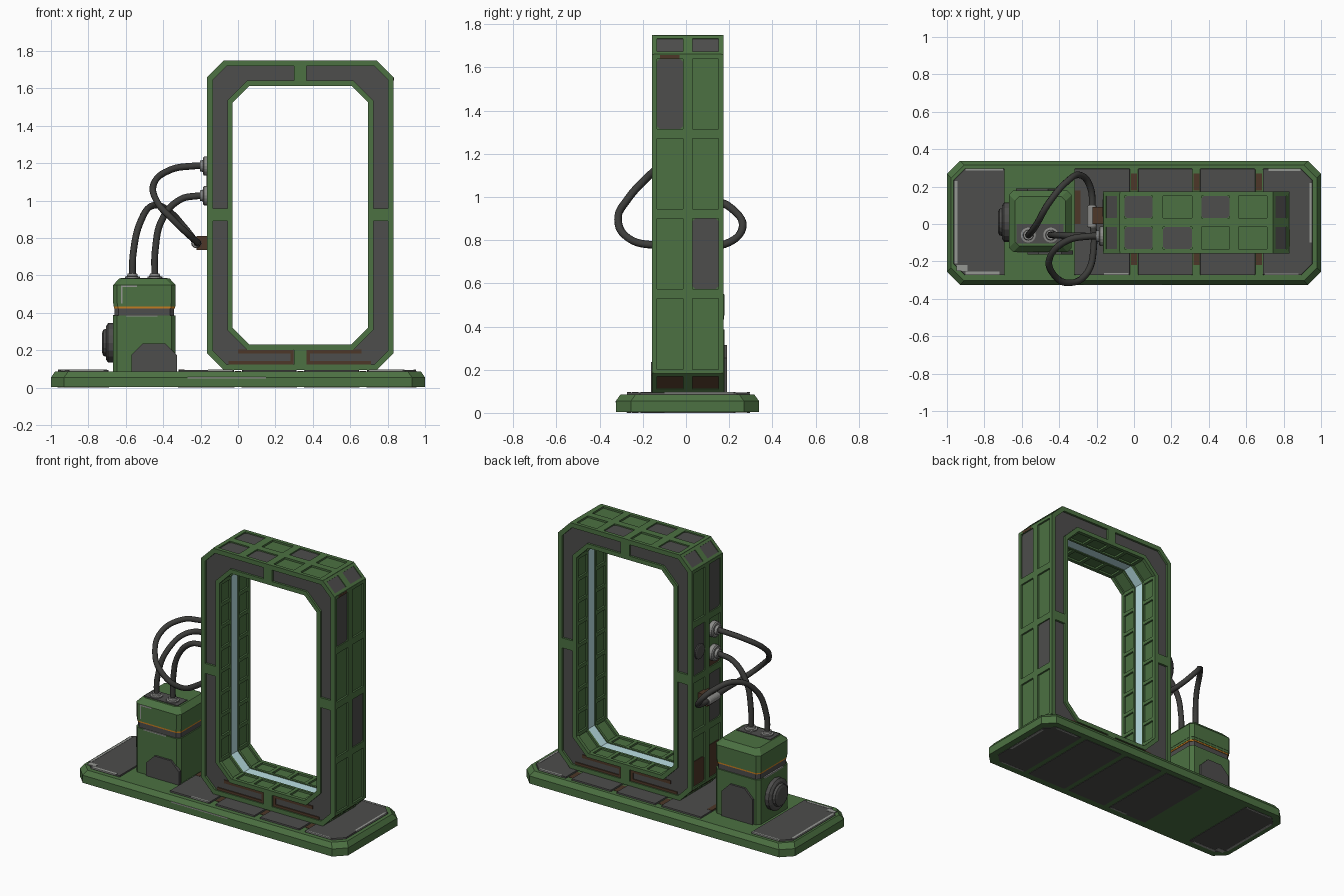
import bpy, bmesh, math
from mathutils import Vector, Matrix

if "Cube" in bpy.data.objects:
    bpy.data.objects.remove(bpy.data.objects["Cube"])

def mat(name, r, g, b):
    m = bpy.data.materials.new(name)
    m.diffuse_color = (r, g, b, 1)
    m.use_nodes = True
    m.node_tree.nodes["Principled BSDF"].inputs["Base Color"].default_value = m.diffuse_color
    return m

GREEN = mat("green paint", .072, .165, .054)
GREY = mat("grey panel", .075, .074, .072)
DARK = mat("dark rubber", .045, .045, .042)
METAL = mat("light metal", .26, .26, .25)
WORN = mat("worn edge", .30, .31, .29)
RUST = mat("rust brown", .075, .038, .021)
BLUE = mat("pale blue light", .50, .75, .78)
ORANGE = mat("orange stripe", .55, .20, .015)

def finish(name, bm, *mats):
    bmesh.ops.recalc_face_normals(bm, faces=bm.faces)
    me = bpy.data.meshes.new(name)
    bm.to_mesh(me)
    bm.free()
    for m in mats:
        me.materials.append(m)
    ob = bpy.data.objects.new(name, me)
    bpy.context.collection.objects.link(ob)
    return ob

def loft(name, loops, m):
    bm = bmesh.new()
    vs = [[bm.verts.new(p) for p in lp] for lp in loops]
    n = len(vs[0])
    for a, b in zip(vs, vs[1:]):
        for i in range(n):
            bm.faces.new((a[i], a[(i + 1) % n], b[(i + 1) % n], b[i]))
    bm.faces.new(vs[0])
    bm.faces.new(vs[-1])
    return finish(name, bm, m)

def box(name, x0, x1, y0, y1, z0, z1, m):
    p = [(x0, y0), (x1, y0), (x1, y1), (x0, y1)]
    return loft(name, [[(x, y, z) for x, y in p] for z in (z0, z1)], m)

def octagon(a0, a1, b0, b1, cl, cr=None):
    cr = cl if cr is None else cr
    return [(a0, b0 + cl), (a0 + cl, b0), (a1 - cr, b0), (a1, b0 + cr),
            (a1, b1 - cr), (a1 - cr, b1), (a0 + cl, b1), (a0, b1 - cl)]

def slab(name, x0, x1, y0, y1, levels, m, cl, cr=None):
    """Chamfered-corner block lofted through (z, inset) levels."""
    return loft(name, [[(x, y, z) for x, y in
                octagon(x0 + d, x1 - d, y0 + d, y1 - d, cl, cr)] for z, d in levels], m)

def cyl(name, centre, axis, profile, m, seg=20):
    """Turned part: profile of (distance along axis, radius)."""
    q = Vector((0, 0, 1)).rotation_difference(Vector(axis))
    ring = lambda h, r: [Vector(centre) + q @ Vector((r * math.cos(t), r * math.sin(t), h))
                         for t in (2 * math.pi * i / seg for i in range(seg))]
    return loft(name, [ring(h, r) for h, r in profile], m)

# ---------- base ----------
YC = .008
slab("base", -1, 1, -.325, .338, [(.004, 0), (.055, 0), (.086, .022)], GREEN, .07)
panels = [(-.965, -.69, .06, .004), (-.32, -.02, .004, .004), (.02, .315, .004, .004),
          (.352, .65, .004, .004), (.688, .955, .004, .06)]
for x0, x1, cl, cr in panels:
    slab("base_panel", x0, x1, -.275, .297, [(.08, 0), (.095, .003)], GREY, cl, cr)
    slab("underside_panel", x0, x1, -.275, .297, [(.001, 0), (.008, 0)], GREY, cl, cr)
for x in (0, .3335, .669):
    box("base_gap_rust", x - .016, x + .016, .18, .27, .08, .088, RUST)
    box("base_gap_rust", x - .016, x + .016, -.22, -.15, .08, .088, RUST)
box("base_rust_patch", -.319, -.285, .0, .18, .09, .0965, RUST)
for x0, x1, y0, y1 in [(-.963, -.945, -.21, .23), (-.9, -.72, -.274, -.255), (-.90, -.70, .285, .296),
                       (-.95, -.89, -.25, -.22), (.72, .89, .283, .296), (.937, .953, -.1, .22),
                       (.7, .88, -.274, -.264), (-.16, -.03, -.274, -.262)]:
    box("worn_panel_edge", x0, x1, y0, y1, .09, .0965, WORN)
    box("worn_underside_edge", x0, x1, y0, y1, 0, .005, WORN)
box("worn_base_edge", -.27, .15, -.3265, -.32, .048, .056, WORN)

# ---------- gate frame ----------
X0, X1, Z0, Z1, H = -.165, .832, .094, 1.75, .166
def inset(d, c):
    return octagon(X0 + d, X1 - d, Z0 + d, Z1 - d, c)
def outer(d): return inset(d, .09 - .586 * d)
def hole(d): return inset(.136 - d, .09 + .586 * d)

def ring(name, po, pi, y0, y1, m, face_mat=None):
    bm = bmesh.new()
    vs = [[bm.verts.new((x, y, z)) for x, z in p]
          for p, y in ((po, y0), (po, y1), (pi, y1), (pi, y0))]
    for k in range(4):
        a, b = vs[k], vs[(k + 1) % 4]
        for i in range(8):
            f = bm.faces.new((a[i], a[(i + 1) % 8], b[(i + 1) % 8], b[i]))
            f.material_index = 1 if face_mat and k in (1, 3) else 0
    return finish(name, bm, *([m, face_mat] if face_mat else [m]))

ring("frame_core", outer(.012), hole(.012), YC - H + .014, YC + H - .014, GREEN, GREY)
ring("outer_middle_rib", outer(0), outer(.03), YC - .023, YC + .023, GREEN)
ring("light_strip", hole(.006), hole(.02), YC - .036, YC + .036, BLUE)
for s in (-1, 1):
    ya, yb = sorted((YC + s * H, YC + s * (H - .024)))
    ring("outer_rim", outer(0), outer(.031), ya, yb, GREEN)
    ring("inner_rim", hole(.028), hole(0), ya, yb, GREEN)
    yc, yd = sorted((YC + s * .036, YC + s * .052))
    ring("strip_border", hole(.02), hole(0), yc, yd, GREEN)
    # bars that split the face panels
    for z0, z1 in ((Z0 + .02, Z0 + .12), (Z1 - .12, Z1 - .02)):
        box("face_bar", .30, .365, ya, yb, z0, z1, GREEN)
    for x0, x1 in ((X0 + .02, X0 + .12), (X1 - .12, X1 - .02)):
        box("face_bar", x0, x1, ya, yb, .89, .957, GREEN)
    # rust along the lower face panels
    yr = YC + s * (H - .012)
    for x0, x1, z0, z1 in [(-.05, .298, .124, .142), (.367, .71, .124, .142),
                           (.0, .298, .183, .205), (.367, .66, .183, .205), (.28, .298, .13, .2),
                           (.367, .385, .13, .2)]:
        box("face_rust", x0, x1, yr - .004, yr + .004, z0, z1, RUST)

# rungs on the outer sides and top
ROWS = [(.2, .53), (.574, .9), (.945, 1.27), (1.315, 1.64)]
COLS = [(-.05, .10), (.155, .31), (.36, .51), (.56, .71)]
def gaps(spans, lo, hi):
    e = [lo] + [v for s in spans for v in s] + [hi]
    return list(zip(e[::2], e[1::2]))
YA, YB = YC - H + .01, YC + H - .01
for z0, z1 in gaps(ROWS, Z0 + .088, Z1 - .088):
    box("side_rung", X0, X0 + .02, YA, YB, z0, z1, GREEN)
    box("side_rung", X1 - .02, X1, YA, YB, z0, z1, GREEN)
for x0, x1 in gaps(COLS, X0 + .088, X1 - .088):
    box("top_rung", x0, x1, YA, YB, Z1 - .02, Z1, GREEN)
box("side_rust", X1 - .01, X1 + .001, -.12, -.03, 1.642, 1.658, RUST)

# coloured panels sunk between the rungs
YS = [(YC - H + .024, YC - .023), (YC + .023, YC + H - .024)]
def side_panel(x, row, col, m, part=1):
    (z0, z1), (y0, y1) = ROWS[row], YS[col]
    pts = octagon(y0, y1, z0, z0 + (z1 - z0) * part, .012)
    loft("side_panel", [[(x + e, y, z) for y, z in pts] for e in (-.004, .004)], m)
for row, col in ((3, 0), (1, 1)):
    side_panel(X1 - .012, row, col, GREY)
for row, col, m, part in ((3, 0, GREY, 1), (2, 1, GREY, 1), (1, 0, GREY, 1),
                          (0, 1, RUST, .5), (0, 0, RUST, .65), (2, 0, RUST, .15)):
    side_panel(X0 + .012, row, col, m, part)
for c, r in ((0, 1), (2, 1), (0, 0), (1, 0)):
    slab("top_panel", *COLS[c], *YS[r], [(Z1 - .016, 0), (Z1 - .008, 0)], GREY, .012)
# slanted corner faces: recessed panel between two end bars
for sx in (-1, 1):
    for sz in (-1, 1):
        xc, zc = (X0 + X1) / 2 + sx * ((X1 - X0) / 2 - .045), (Z0 + Z1) / 2 + sz * ((Z1 - Z0) / 2 - .045)
        nrm = Vector((sx, 0, sz)).normalized()
        turn = Matrix.Rotation(math.atan2(sx, sz), 4, 'Y')
        for y0, y1 in YS:
            ob = box("corner_panel", -.043, .043, y0, y1, -.004, .004, GREY if sz > 0 else RUST)
            ob.matrix_world = Matrix.Translation(Vector((xc, 0, zc)) - nrm * .009) @ turn
        for a, b in ((-.062, -.043), (.043, .062)):
            ob = box("corner_bar", a, b, YA, YB, -.015, 0, GREEN)
            ob.matrix_world = Matrix.Translation(Vector((xc, 0, zc))) @ turn

# ladder rungs inside the opening
HX0, HX1, HZ0, HZ1 = X0 + .136, X1 - .136, Z0 + .136, Z1 - .136
for s in (-1, 1):
    ya, yb = sorted((YC + s * .045, YC + s * (H - .02)))
    for i in range(9):
        z = HZ0 + .095 + i * (HZ1 - HZ0 - .19) / 8
        box("inner_rung", HX0 - .018, HX0, ya, yb, z - .012, z + .012, GREEN)
        box("inner_rung", HX1, HX1 + .018, ya, yb, z - .012, z + .012, GREEN)
    for i in range(5):
        x = HX0 + .095 + i * (HX1 - HX0 - .19) / 4
        box("inner_rung", x - .012, x + .012, ya, yb, HZ0 - .018, HZ0, GREEN)
        box("inner_rung", x - .012, x + .012, ya, yb, HZ1, HZ1 + .018, GREEN)

# ---------- power box ----------
BX = (-.668, -.333, -.15, .178)
slab("power_box_body", *BX, [(.08, 0), (.387, 0)], GREEN, .022)
slab("power_box_band", *BX, [(.38, .008), (.455, .008)], GREY, .022)
slab("power_box_stripe", *BX, [(.423, .004), (.433, .004)], ORANGE, .022)
slab("power_box_stripe_seat", *BX, [(.433, .002), (.452, .002)], GREEN, .022)
slab("power_box_cap", *BX, [(.45, 0), (.548, 0), (.583, .032)], GREEN, .022)
box("cable_plate", -.628, -.378, -.105, 0, .575, .587, GREY)
for x0, x1, z0, z1 in ((-.625, -.617, .45, .545), (-.625, -.54, .538, .547), (-.6, -.43, .38, .388)):
    box("worn_box_edge", x0, x1, -.1515, -.145, z0, z1, WORN)
box("worn_box_edge", -.6695, -.66, -.08, .12, .38, .388, WORN)
for x0, x1, y, h in ((-.57, -.327, -.152, .235), (-.63, -.40, .18, .315)):
    c = .06
    pts = [(x0, .085), (x1, .085), (x1, h - c), (x1 - c, h), (x0 + c, h), (x0, h - c)]
    loft("power_box_plate", [[(x, y + e, z) for x, z in pts] for e in (-.011, .011)], GREY)
cyl("round_cover", (-.66, .01, .24), (-1, 0, 0), [(0, .105), (.035, .105), (.045, .09),
    (.045, .075), (.06, .07), (.066, .055)], GREY, 16)

# ---------- cables and fittings ----------
def cable(name, pts):
    cu = bpy.data.curves.new(name, 'CURVE')
    cu.dimensions, cu.bevel_depth, cu.bevel_resolution, cu.resolution_u = '3D', .018, 2, 8
    sp = cu.splines.new('BEZIER')
    sp.bezier_points.add(len(pts) - 1)
    for b, p in zip(sp.bezier_points, pts):
        b.co = p
        b.handle_left_type = b.handle_right_type = 'AUTO'
    cu.materials.append(DARK)
    ob = bpy.data.objects.new(name, cu)
    bpy.context.collection.objects.link(ob)
    bpy.ops.object.select_all(action='DESELECT')
    ob.select_set(True)
    bpy.context.view_layer.objects.active = ob
    bpy.ops.object.convert(target='MESH')
    bpy.ops.object.shade_smooth()

cable("front_loop_cable", [(-.16, -.065, 1.188), (-.24, -.066, 1.185), (-.36, -.09, 1.165), (-.45, -.18, 1.09),
                           (-.43, -.27, .99), (-.35, -.315, .9), (-.25, -.26, .805), (-.215, -.12, .775), (-.222, .03, .772)])
cable("back_loop_cable", [(-.565, -.06, .58), (-.56, -.055, .72), (-.52, .0, .89), (-.45, .12, .975),
                          (-.36, .225, .935), (-.29, .262, .86), (-.235, .20, .79), (-.222, .05, .772)])
cable("lower_socket_cable", [(-.445, -.058, .58), (-.442, -.058, .74), (-.405, -.06, .9),
                             (-.31, -.064, 1.005), (-.22, -.065, 1.025), (-.16, -.065, 1.027)])
for z in (1.185, 1.027):
    cyl("frame_socket", (X0 + .012, -.065, z), (-1, 0, 0), [(0, .052), (.028, .052), (.034, .045),
        (.034, .032), (.05, .028)], METAL)
for x in (-.565, -.445):
    cyl("box_socket", (x, -.059, .58), (0, 0, 1), [(0, .04), (.014, .04), (.016, .028), (.03, .026)], METAL)
cyl("side_disc", (X0 + .012, .085, 1.09), (-1, 0, 0), [(0, .05), (.012, .05), (.016, .04)], GREY)
box("cable_clamp", -.222, X0 + .015, .0, .09, .735, .81, RUST)
cyl("cable_sleeve", (-.224, -.02, .772), (0, 1, 0), [(0, .022), (.01, .026), (.11, .026), (.12, .022)], METAL)
